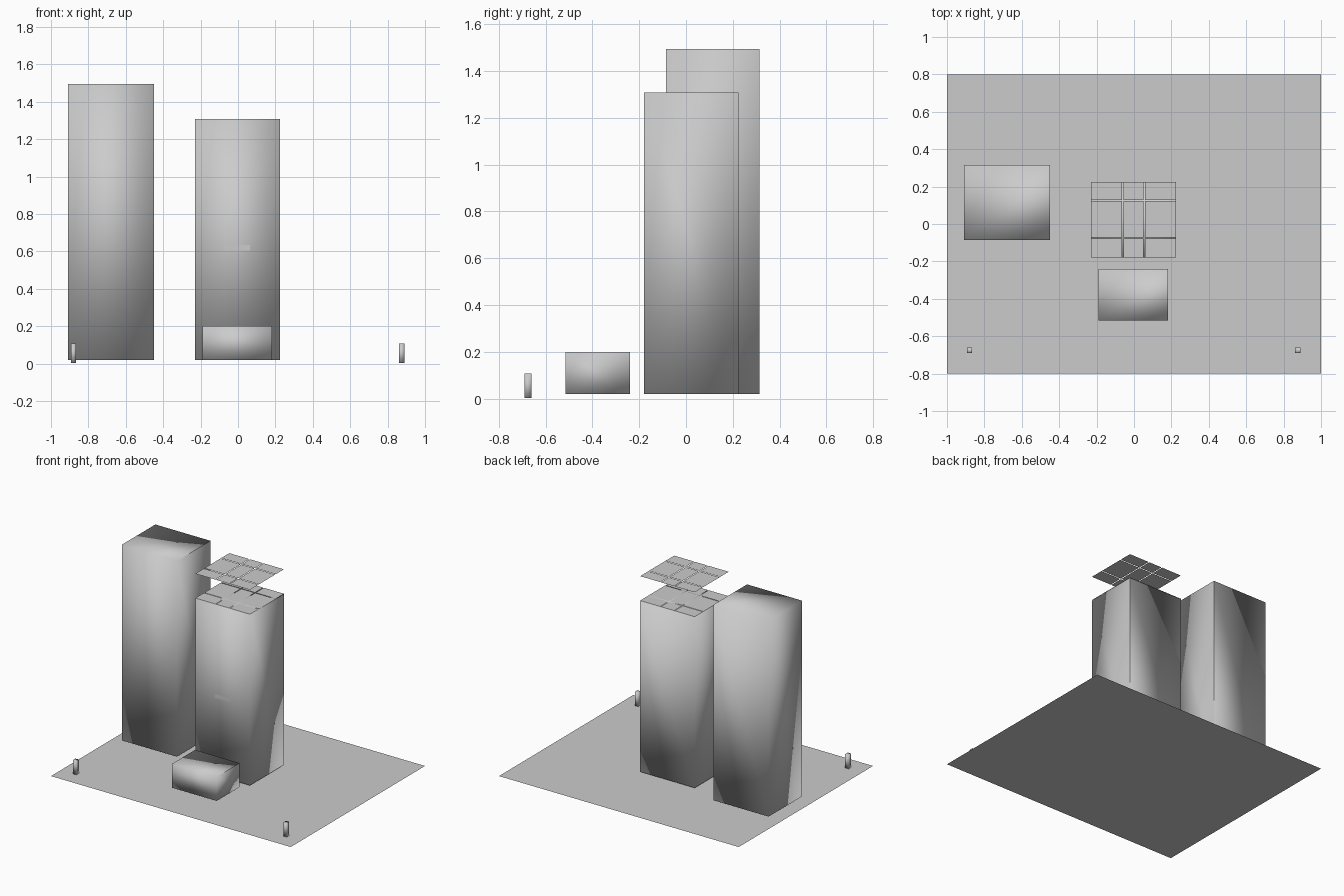
import bpy, bmesh

if "Cube" in bpy.data.objects:
    bpy.data.objects.remove(bpy.data.objects["Cube"])

grey = bpy.data.materials.new("concrete_grey")
grey.diffuse_color = (0.6, 0.6, 0.6, 1)
grey.use_nodes = True
grey.node_tree.nodes["Principled BSDF"].inputs["Base Color"].default_value = grey.diffuse_color


def finish(name, bm):
    mesh = bpy.data.meshes.new(name)
    bm.to_mesh(mesh)
    bm.free()
    mesh.materials.append(grey)
    obj = bpy.data.objects.new(name, mesh)
    bpy.context.collection.objects.link(obj)
    return obj


def soft_box(name, x0, x1, y0, y1, z0, z1):
    """Box with soft normals, its right side parted along the top and back."""
    bm = bmesh.new()
    bmesh.ops.create_cube(bm, size=1)
    for v in bm.verts:
        v.co = (x1 if v.co.x > 0 else x0,
                y1 if v.co.y > 0 else y0,
                z1 if v.co.z > 0 else z0)
    for f in bm.faces:
        f.smooth = True
    for e in bm.edges:
        mid = (e.verts[0].co + e.verts[1].co) / 2
        if mid.x > x1 - 1e-4 and (mid.y > y1 - 1e-4 or mid.z > z1 - 1e-4):
            e.smooth = False
    return finish(name, bm)


def sheet(bm, a0, a1, b0, b1, place):
    """Flat rectangle; place maps the two in-plane values to a point."""
    corners = [(a0, b0), (a1, b0), (a1, b1), (a0, b1)]
    bm.faces.new([bm.verts.new(place(a, b)) for a, b in corners])


def tiled_slab(name, z, gap=0.006):
    """Three by three sheet tiles parted by narrow slits."""
    xs, ys = (-0.23, -0.06, 0.055, 0.225), (-0.18, -0.075, 0.125, 0.225)
    g = gap / 2
    bm = bmesh.new()
    for i in range(3):
        for j in range(3):
            sheet(bm, xs[i] + g * (i > 0), xs[i + 1] - g * (i < 2),
                  ys[j] + g * (j > 0), ys[j + 1] - g * (j < 2),
                  lambda a, b: (a, b, z))
    return finish(name, bm)


# Ground sheet
bm = bmesh.new()
sheet(bm, -1, 1, -0.8, 0.8, lambda a, b: (a, b, 0))
finish("ground_sheet", bm)

# Towers and entrance block
soft_box("tall_tower", -0.91, -0.45, -0.085, 0.315, 0.02, 1.495)
soft_box("main_tower", -0.23, 0.225, -0.18, 0.225, 0.02, 1.308)
soft_box("entrance_block", -0.19, 0.182, -0.515, -0.24, 0.02, 0.20)

# Slabs under, on and above the main tower
for name, z in (("base_slab", 0.004), ("top_slab", 1.311), ("canopy_slab", 1.495)):
    tiled_slab(name, z)

# Plate on the tower front
bm = bmesh.new()
sheet(bm, -0.07, 0.065, 0.605, 0.635, lambda a, b: (a, -0.182, b))
finish("front_plate", bm)

# Gate posts
for side, x in (("left", -0.88), ("right", 0.875)):
    soft_box(side + "_gate_post", x - 0.014, x + 0.014, -0.69, -0.66, 0.003, 0.107)
